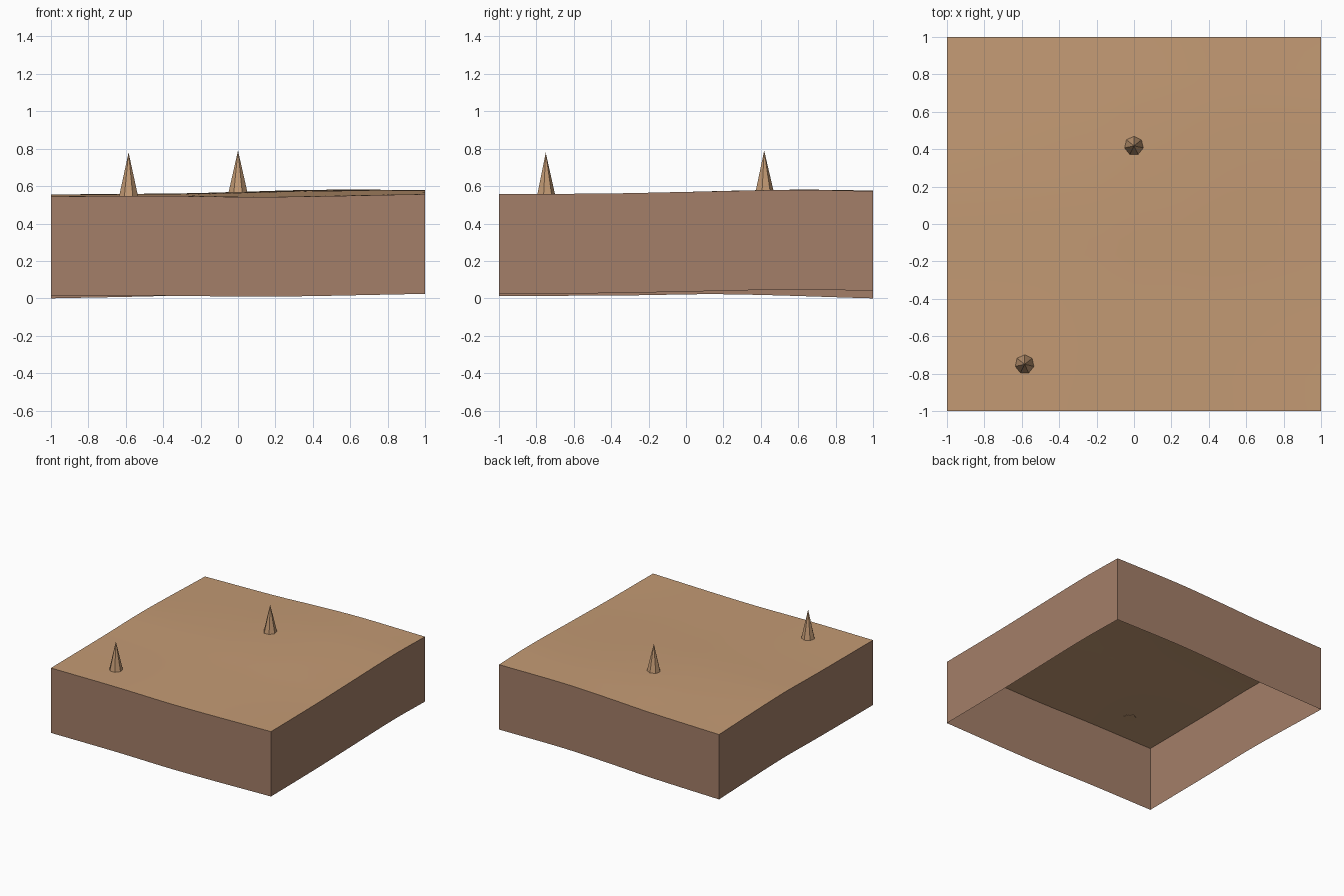
import bpy
import bmesh
from mathutils import Vector

cube = bpy.data.objects.get("Cube")
if cube:
    bpy.data.objects.remove(cube)


def material(name, color):
    mat = bpy.data.materials.new(name)
    mat.use_nodes = True
    mat.diffuse_color = (*color, 1)
    mat.node_tree.nodes["Principled BSDF"].inputs["Base Color"].default_value = (*color, 1)
    return mat


sand = material("sand tan", (0.55, 0.325, 0.175))
earth = material("earth brown", (0.37, 0.21, 0.138))

DEPTH = 0.533
CELLS = 24

# Height of each ground edge above the lowest corner: (position, height)
FRONT = [(-1, 0.012), (-0.4, 0.014), (0.15, 0.009), (1, 0.024)]
BACK = [(-1, 0.0), (-0.35, 0.014), (0, 0.03), (0.4, 0.043), (1, 0.04)]
LEFT_X = [(-1, 0.012), (-0.3, 0.016), (0.2, 0.022), (1, 0.0)]
RIGHT_X = [(-1, 0.024), (-0.4, 0.028), (0, 0.036), (0.6, 0.047), (1, 0.04)]


def edge_height(points, t):
    """Smooth curve through the points (cubic with averaged slopes)."""
    n = len(points)
    slopes = []
    for i in range(n):
        a, b = points[max(i - 1, 0)], points[min(i + 1, n - 1)]
        slopes.append((b[1] - a[1]) / (b[0] - a[0]))
    for i in range(n - 1):
        (p, h), (q, k) = points[i], points[i + 1]
        if t <= q or i == n - 2:
            w, s = q - p, (t - p) / (q - p)
            ease = s * s * (3 - 2 * s)
            return (h * (1 - ease) + k * ease
                    + w * slopes[i] * s * (1 - s) ** 2
                    - w * slopes[i + 1] * s * s * (1 - s))


def ground(x, y):
    """Blend the four edge curves across the square."""
    u, v = (x + 1) / 2, (y + 1) / 2
    across = (1 - v) * edge_height(FRONT, x) + v * edge_height(BACK, x)
    along = (1 - u) * edge_height(LEFT_X, y) + u * edge_height(RIGHT_X, y)
    corners = ((1 - v) * ((1 - u) * FRONT[0][1] + u * FRONT[-1][1])
               + v * ((1 - u) * BACK[0][1] + u * BACK[-1][1]))
    return DEPTH + across + along - corners


def finish(name, bm, mats):
    mesh = bpy.data.meshes.new(name)
    bm.to_mesh(mesh)
    bm.free()
    for mat in mats:
        mesh.materials.append(mat)
    obj = bpy.data.objects.new(name, mesh)
    bpy.context.collection.objects.link(obj)
    return obj


# Rolling ground with open-bottomed side walls
bm = bmesh.new()
bmesh.ops.create_grid(bm, x_segments=CELLS, y_segments=CELLS, size=1)
for vert in bm.verts:
    vert.co.z = ground(vert.co.x, vert.co.y)
rim = [edge for edge in bm.edges if edge.is_boundary]
walls = bmesh.ops.extrude_edge_only(bm, edges=rim)["geom"]
for item in walls:
    if isinstance(item, bmesh.types.BMVert):
        item.co.z -= DEPTH
bm.normal_update()
for face in bm.faces:
    if abs(face.normal.z) < 0.5:
        face.material_index = 1
        middle = face.calc_center_median()
        if face.normal.dot(Vector((middle.x, middle.y, 0))) < 0:
            face.normal_flip()
block = finish("ground_block", bm, [sand, earth])
bpy.ops.object.select_all(action="DESELECT")
block.select_set(True)
bpy.context.view_layer.objects.active = block
bpy.ops.object.shade_smooth_by_angle(angle=0.52)


# Seven-sided spikes standing on the ground
def spike(name, x, y, tip):
    base = ground(x, y) - 0.003
    bm = bmesh.new()
    bmesh.ops.create_cone(bm, cap_ends=True, segments=7, radius1=0.052,
                          radius2=0, depth=tip - base)
    bmesh.ops.translate(bm, verts=bm.verts, vec=(x, y, (tip + base) / 2))
    finish(name, bm, [sand])


spike("back_spike", 0, 0.418, 0.79)
spike("front_spike", -0.585, -0.75, 0.78)
